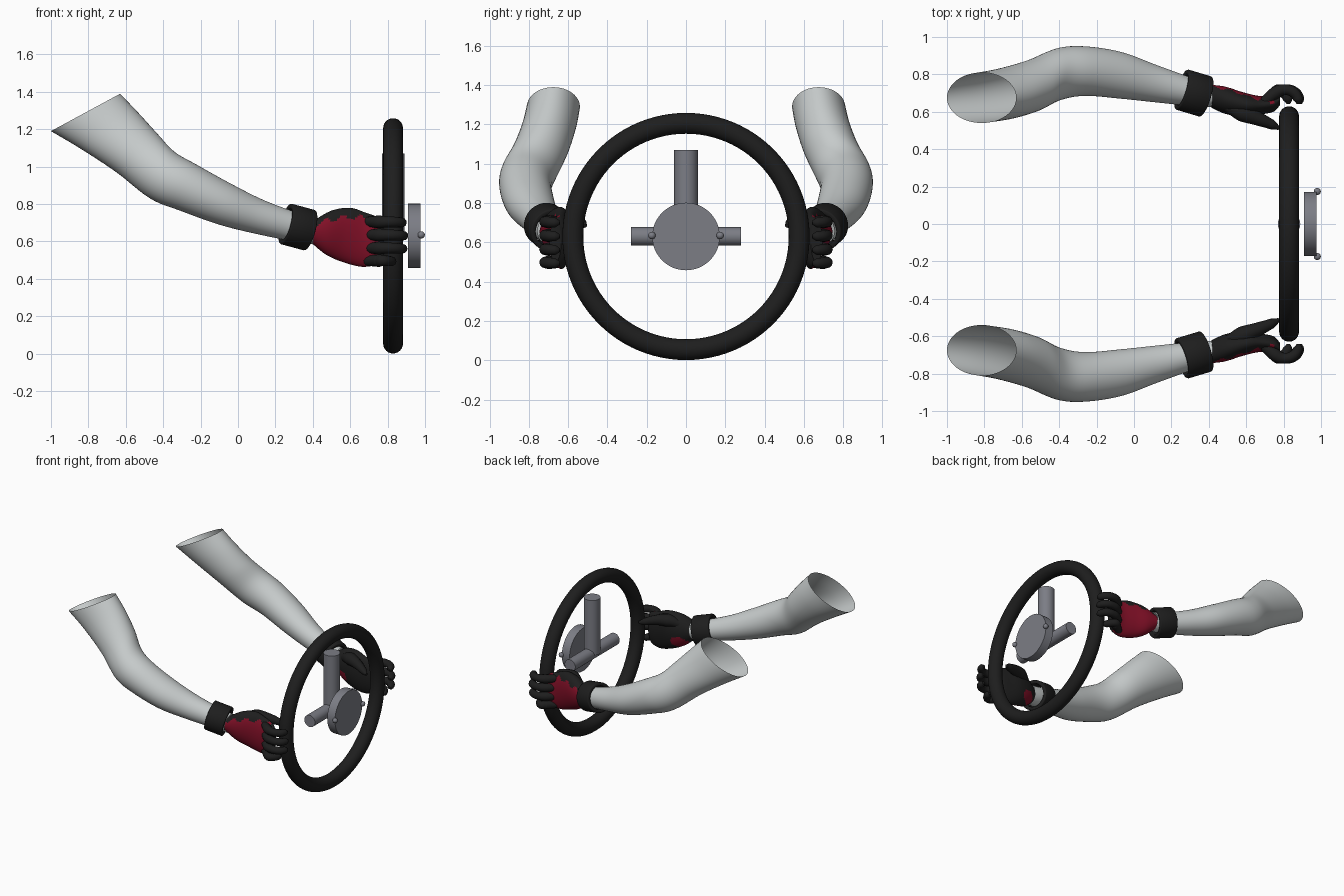
import bpy, bmesh, math
from mathutils import Vector

if "Cube" in bpy.data.objects:
    bpy.data.objects.remove(bpy.data.objects["Cube"])


def material(name, r, g, b):
    m = bpy.data.materials.new(name)
    m.use_nodes = True
    m.diffuse_color = (r, g, b, 1)
    bsdf = next(n for n in m.node_tree.nodes if n.type == "BSDF_PRINCIPLED")
    bsdf.inputs["Base Color"].default_value = (r, g, b, 1)
    bsdf.inputs["Roughness"].default_value = 0.6
    return m


SLEEVE = material("pale grey", 0.57, 0.60, 0.60)
BLACK = material("soft black", 0.013, 0.013, 0.013)
RED = material("dark red", 0.22, 0.005, 0.02)
METAL = material("steel grey", 0.2, 0.205, 0.235)


def finish(name, mat, smooth=True):
    ob = bpy.context.object
    ob.name = name
    ob.data.materials.append(mat)
    if smooth:
        bpy.ops.object.shade_smooth_by_angle(angle=math.radians(40))
    return ob


def cylinder(name, mat, loc, axis, radius, depth, fill="NGON"):
    rot = Vector(axis).to_track_quat("Z", "Y").to_euler()
    bpy.ops.mesh.primitive_cylinder_add(vertices=48, radius=radius, depth=depth,
                                        location=loc, rotation=rot, end_fill_type=fill)
    return finish(name, mat)


def spline(a, b, c, d, t):
    return [0.5 * (2 * q + (r - p) * t + (2 * p - 5 * q + 4 * r - s) * t * t
                   + (3 * q - p - 3 * r + s) * t ** 3) for p, q, r, s in zip(a, b, c, d)]


def loft(name, mat, sections, side, caps=False, segs=48, steps=6):
    """Each section: low x, low z, high x, high z, inner y, outer y."""
    last = len(sections) - 1
    dense = []
    for i in range(last):
        quad = [sections[min(max(k, 0), last)] for k in range(i - 1, i + 3)]
        dense += [spline(*quad, j / steps) for j in range(steps)]
    dense.append(sections[-1])
    bm = bmesh.new()
    rings = []
    for xl, zl, xh, zh, y0, y1 in dense:
        ring = []
        for k in range(segs):
            c, s = math.cos(math.tau * k / segs), math.sin(math.tau * k / segs)
            ring.append(bm.verts.new(((xl + xh + (xh - xl) * c) / 2,
                                      side * (y0 + y1 + (y1 - y0) * s) / 2,
                                      (zl + zh + (zh - zl) * c) / 2)))
        rings.append(ring)
    for a, b in zip(rings, rings[1:]):
        for k in range(segs):
            n = (k + 1) % segs
            bm.faces.new((a[k], a[n], b[n], b[k]))
    if caps:
        bm.faces.new(rings[0])
        bm.faces.new(rings[-1])
    bmesh.ops.recalc_face_normals(bm, faces=bm.faces[:])
    me = bpy.data.meshes.new(name)
    bm.to_mesh(me)
    bm.free()
    ob = bpy.data.objects.new(name, me)
    bpy.context.collection.objects.link(ob)
    bpy.ops.object.select_all(action="DESELECT")
    ob.select_set(True)
    bpy.context.view_layer.objects.active = ob
    return finish(name, mat)


def digit(name, path, radii, side):
    """Tapered rounded tube for a finger or thumb."""
    cu = bpy.data.curves.new(name, "CURVE")
    cu.dimensions = "3D"
    cu.bevel_depth = 1
    cu.bevel_resolution = 4
    cu.resolution_u = 6
    cu.use_fill_caps = True
    sp = cu.splines.new("BEZIER")
    sp.bezier_points.add(len(path) - 1)
    for p, (x, y, z), r in zip(sp.bezier_points, path, radii):
        p.co = (x, side * y, z)
        p.radius = r
        p.handle_left_type = p.handle_right_type = "AUTO"
    cu.materials.append(BLACK)
    bpy.context.collection.objects.link(bpy.data.objects.new(name, cu))


# Steering wheel rim, spokes and hub
WX, WZ = 0.829, 0.63
bpy.ops.mesh.primitive_torus_add(major_radius=0.576, minor_radius=0.053, major_segments=96,
                                 minor_segments=24, location=(WX, 0, WZ),
                                 rotation=(0, math.pi / 2, 0))
finish("wheel_rim", BLACK)
cylinder("upper_spoke", METAL, (WX, 0, WZ + 0.22), (0, 0, 1), 0.06, 0.44)
cylinder("cross_spoke", METAL, (WX, 0, WZ), (0, 1, 0), 0.047, 0.56)
cylinder("hub_disc", METAL, (0.943, 0, WZ), (1, 0, 0), 0.172, 0.068)
for side in (-1, 1):
    bpy.ops.mesh.primitive_uv_sphere_add(segments=20, ring_count=12, radius=0.019,
                                         location=(0.98, side * 0.174, 0.635))
    finish("hub_button", METAL)

ARM = [(-1, 1.19, -.63, 1.39, .54, .81), (-.84, 1.095, -.53, 1.285, .56, .835),
       (-.65, .97, -.43, 1.175, .60, .88), (-.47, .83, -.34, 1.08, .66, .94),
       (-.31, .765, -.22, 1.01, .685, .95), (-.1, .69, -.04, .91, .67, .92),
       (.1, .64, .14, .82, .65, .85), (.3, .60, .33, .75, .63, .78),
       (.40, .585, .42, .73, .625, .755)]
PALM = [(.39, .595, .41, .715, .63, .745), (.47, .53, .50, .765, .59, .735),
        (.56, .49, .60, .78, .575, .705), (.66, .465, .68, .755, .585, .685),
        (.74, .475, .75, .73, .60, .69), (.78, .50, .78, .71, .635, .695)]
FINGERS = [("index", .705, 0), ("middle", .635, .008), ("ring", .565, .004), ("little", .498, -.055)]


def paint_glove(ob, side):
    """Red back panel with a scalloped edge, and a red pad on the palm heel."""
    ob.data.materials.append(RED)
    for f in ob.data.polygons:
        x, z = f.center.x, f.center.z
        out = f.normal.y * side
        edge = 0.73 + 0.012 * math.sin(x * 70) - max(0, 0.56 - x) * 0.25
        back = out > 0.12 and z < edge and 0.40 < x < 0.75
        pad = out < 0.1 and math.hypot((x - 0.49) / 0.06, (z - 0.57) / 0.045) < 1
        if back or pad:
            f.material_index = 1


# Arms, cuffs and gloved hands on both sides
for side, tag in ((1, "left"), (-1, "right")):
    loft(tag + "_arm", SLEEVE, ARM, side)
    cuff = cylinder(tag + "_cuff", BLACK, (0.32, side * 0.70, 0.677),
                    (0.93, -0.28 * side, -0.25), 0.112, 0.14, "NOTHING")
    wall = cuff.modifiers.new("wall", "SOLIDIFY")
    wall.thickness = 0.026
    wall.offset = -1
    soft = cuff.modifiers.new("soft_edges", "BEVEL")
    soft.width = 0.007
    soft.segments = 2
    paint_glove(loft(tag + "_palm", BLACK, PALM, side, caps=True, steps=8), side)
    for name, z, d in FINGERS:
        path = [(.69, .645, z), (.755, .70, z), (.80 + d / 2, .718, z),
                (.855 + d, .702, z - .002), (.878 + d, .665, z - .004), (.88 + d, .642, z - .005)]
        digit(f"{tag}_{name}_finger", path, (.028, .034, .029, .028, .025, .01), side)
    digit(tag + "_thumb", [(.49, .635, .70), (.58, .595, .725), (.67, .56, .715),
                           (.74, .53, .695), (.775, .512, .685)],
          (.03, .048, .036, .026, .01), side)
